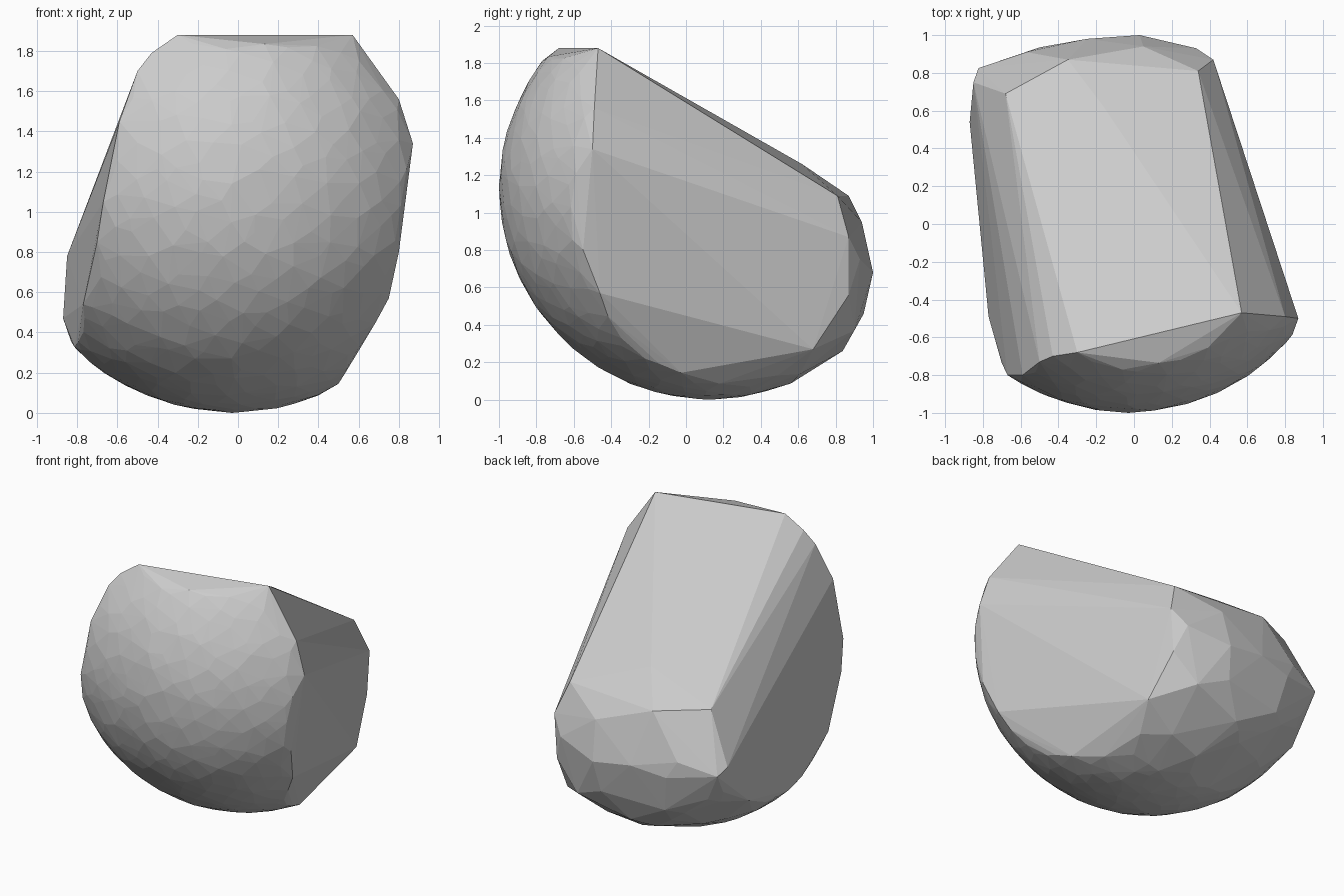
import bpy, bmesh, math, random
from mathutils import Vector

if "Cube" in bpy.data.objects:
    bpy.data.objects.remove(bpy.data.objects["Cube"])

random.seed(4)
CENTRE, RADIUS = Vector((-0.03, 0.13, 1.13)), 1.13
INSIDE = Vector((-0.03, 0.1, 0.95))

# Corners of the broken faces
A, B = Vector((.57, -.47, 1.88)), Vector((-.30, -.68, 1.88))
C, D = Vector((.87, -.50, 1.34)), Vector((-.50, -.73, 1.70))
E, F = Vector((.75, -.46, .57)), Vector((-.67, -.80, 1.05))
G, H = Vector((.34, .81, 1.09)), Vector((-.68, .69, 1.12))
I, J = Vector((.42, .87, .87)), Vector((-.85, .75, .78))
K, L = Vector((.40, .87, .56)), Vector((-.77, -.49, .54))
M, N = Vector((.36, .49, .13)), Vector((-.87, .54, .47))
corners = [A, B, C, D, E, F, G, H, I, J, K, L, M, N]

# Smaller points on the rim, the blunt back end and the extremes
extras = [(.80, -.49, 1.56), (.80, -.55, .80), (.54, -.22, .22), (.45, .68, .27),
          (-.43, -.70, 1.79), (-.59, -.80, 1.45), (-.80, .15, .33),
          (-.16, .62, 1.26), (-.35, .87, 1.09), (.03, 1.0, .68), (-.25, .98, .72),
          (.33, .93, .75), (.05, .94, .95), (-.50, .935, .68), (-.57, .91, .80),
          (0, .95, .46), (-.45, .88, .42), (.22, .90, .37), (-.03, .13, 0), (-.03, -1, 1.14)]

# Flat breaks that trim the rounded body
def plane(a, b, c):
    n = (b - a).cross(c - a).normalized()
    return (n if n.dot(INSIDE - a) < 0 else -n), a

breaks = [plane(*t) for t in ((A, B, G), (B, D, H), (D, F, J), (F, L, J),
                              (A, C, I), (C, E, I), (E, M, K))]

# Rounded body: jittered points over a sphere, sparser towards the back
COUNT = 1100
points = corners + [Vector(p) for p in extras]
for i in range(COUNT):
    z = 1 - 2 * (i + .5) / COUNT
    a = i * math.pi * (3 - math.sqrt(5))
    r = math.sqrt(1 - z * z)
    d = Vector((r * math.cos(a), r * math.sin(a), z))
    d += Vector([random.uniform(-.03, .03) for _ in range(3)])
    p = CENTRE + d.normalized() * (RADIUS - random.uniform(0, .006))
    if p.y > .84 or p.z > 1.86 or (p.y > .35 and random.random() > .35):
        continue
    if all(n.dot(p - o) < 0 for n, o in breaks):
        points.append(p)

# Wrap the points into one faceted stone
bm = bmesh.new()
for p in points:
    bm.verts.new(p)
hull = bmesh.ops.convex_hull(bm, input=bm.verts[:], use_existing_faces=False)
bmesh.ops.delete(bm, geom=[v for v in bm.verts if not v.link_faces], context='VERTS')
bmesh.ops.recalc_face_normals(bm, faces=bm.faces[:])
mesh = bpy.data.meshes.new("stone")
bm.to_mesh(mesh)
bm.free()
stone = bpy.data.objects.new("stone", mesh)
bpy.context.collection.objects.link(stone)
